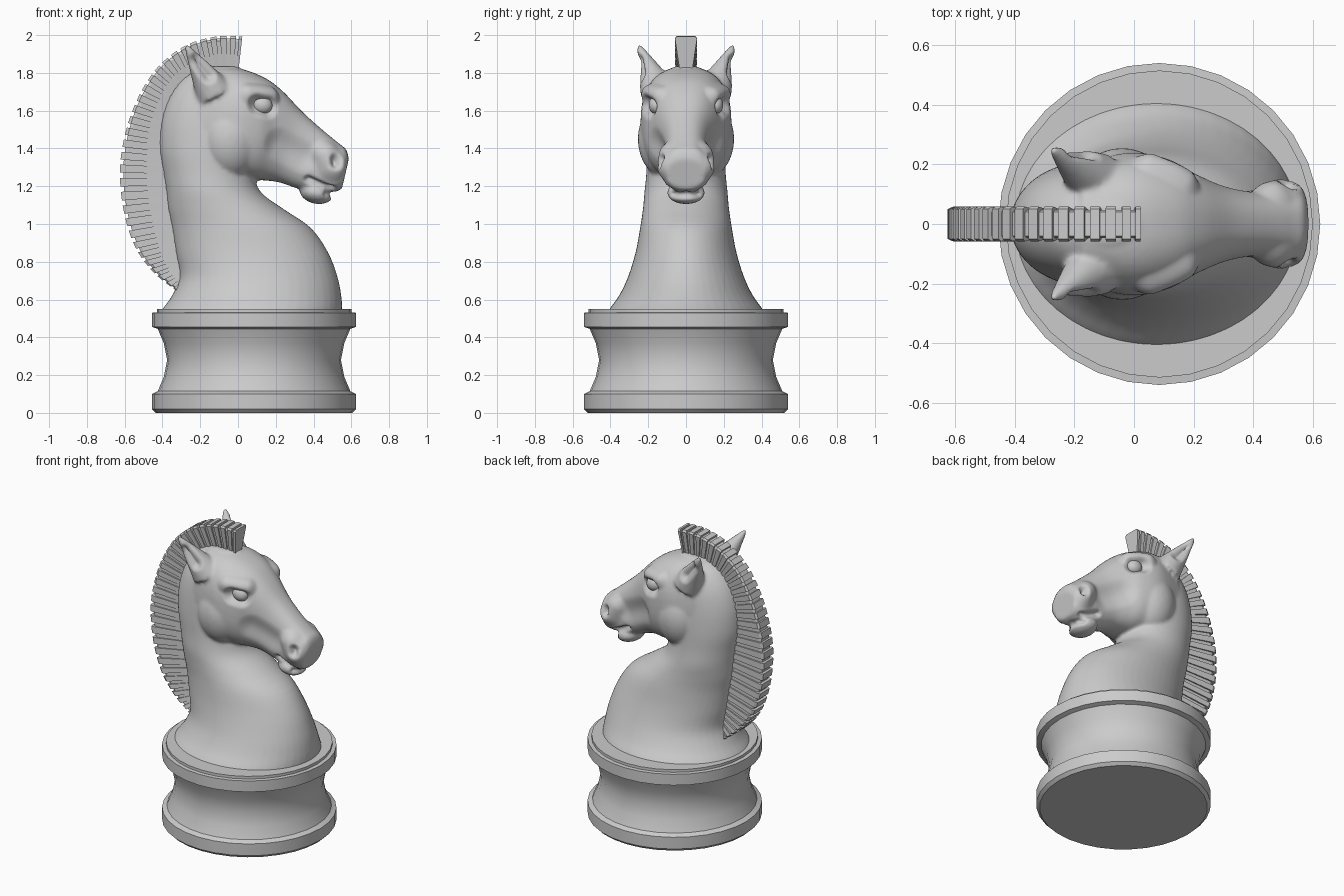
import bpy, bmesh, math
from mathutils import Vector, Matrix

if "Cube" in bpy.data.objects:
    bpy.data.objects.remove(bpy.data.objects["Cube"])


def spline(rows, t):
    """Catmull-Rom interpolation of a list of number tuples, t in 0..1."""
    n = len(rows) - 1
    f = min(max(t, 0), 1) * n
    i = min(int(f), n - 1)
    u = f - i
    out = []
    for a, b, c, d in zip(rows[max(i - 1, 0)], rows[i], rows[i + 1], rows[min(i + 2, n)]):
        out.append(b + 0.5 * u * (c - a + u * (2 * a - 5 * b + 4 * c - d + u * (3 * (b - c) + d - a))))
    return out


def loft(bm, rings):
    """Skin closed rings of points and cap both ends."""
    vs = [[bm.verts.new(p) for p in r] for r in rings]
    n = len(vs[0])
    for a, b in zip(vs, vs[1:]):
        for i in range(n):
            bm.faces.new((a[i], a[(i + 1) % n], b[(i + 1) % n], b[i]))
    bm.faces.new(vs[0][::-1])
    bm.faces.new(vs[-1])


def finish(bm, name, angle=None):
    bmesh.ops.recalc_face_normals(bm, faces=bm.faces)
    me = bpy.data.meshes.new(name)
    bm.to_mesh(me)
    bm.free()
    ob = bpy.data.objects.new(name, me)
    bpy.context.collection.objects.link(ob)
    if angle:
        bpy.ops.object.select_all(action='DESELECT')
        ob.select_set(True)
        bpy.context.view_layer.objects.active = ob
        bpy.ops.object.shade_smooth_by_angle(angle=math.radians(angle))
    return ob


def ellipsoid(bm, c, r, tilt=0):
    m = Matrix.Translation(c) @ Matrix.Rotation(tilt, 4, 'Y') @ Matrix.Diagonal((*r, 1))
    bmesh.ops.create_uvsphere(bm, u_segments=32, v_segments=20, radius=1, matrix=m)


TAU = 2 * math.pi

# Turned pedestal
bm = bmesh.new()
profile = [(.52, 0), (.54, .02), (.54, .1), (.51, .115), (.478, .19), (.46, .28),
           (.478, .37), (.51, .445), (.54, .455), (.54, .53), (.515, .532), (.515, .55)]
loft(bm, [[(.085 + r * math.cos(TAU * i / 32), r * math.sin(TAU * i / 32), z) for i in range(32)]
          for r, z in profile])
finish(bm, "pedestal", 30)

# Neck: horizontal ellipses (z, back x, front x, half width)
bm = bmesh.new()
neck = [(.5, -.43, .55, .43), (.55, -.40, .552, .405), (.62, -.35, .547, .355), (.72, -.31, .527, .307),
        (.85, -.33, .477, .267), (.98, -.35, .385, .243), (1.08, -.37, .24, .228), (1.17, -.38, .12, .22),
        (1.27, -.395, .085, .21), (1.4, -.415, .08, .205), (1.55, -.405, .08, .195),
        (1.68, -.36, .08, .175), (1.78, -.28, .06, .13), (1.835, -.17, .0, .06)]
rings = []
for k in range(53):
    z, x0, x1, w = spline(neck, k / 52)
    rings.append([((x0 + x1) / 2 + (x1 - x0) / 2 * math.cos(TAU * i / 48), w * math.sin(TAU * i / 48), z)
                  for i in range(48)])
loft(bm, rings)

# Head: tilted sections (top x, top z, bottom x, bottom z, half width)
head = [(-.17, 1.835, -.24, 1.34, .19), (0, 1.825, -.06, 1.25, .24), (.14, 1.775, .07, 1.235, .22),
        (.235, 1.705, .15, 1.23, .172), (.34, 1.595, .22, 1.22, .132), (.44, 1.505, .31, 1.19, .115),
        (.53, 1.43, .40, 1.17, .118), (.572, 1.395, .49, 1.165, .122), (.587, 1.345, .55, 1.185, .1)]


def power(v, e=.8):
    return math.copysign(abs(v) ** e, v)


rings = []
for k in range(41):
    tx, tz, bx, bz, w = spline(head, k / 40)
    ring = []
    for i in range(48):
        c, s = power(math.cos(TAU * i / 48)), power(math.sin(TAU * i / 48))
        ring.append(((tx + bx + (tx - bx) * c) / 2, w * s, (tz + bz + (tz - bz) * c) / 2))
    rings.append(ring)
loft(bm, rings)

# Chin, cheeks and ears
ellipsoid(bm, (.415, 0, 1.165), (.09, .1, .058), math.radians(12))
for s in (1, -1):
    ellipsoid(bm, (-.04, s * .1, 1.45), (.165, .155, .21))
    base, tip = Vector((-.13, s * .145, 1.70)), Vector((-.275, s * .25, 1.945))
    d = tip - base
    m = Matrix.Translation((base + tip) / 2) @ d.to_track_quat('Z', 'Y').to_matrix().to_4x4()
    bmesh.ops.create_cone(bm, cap_ends=True, segments=24, radius1=.1, radius2=.012, depth=d.length, matrix=m)

# Fuse into one smooth body
raw = finish(bm, "horse_raw")
mod = raw.modifiers.new("fuse", 'REMESH')
mod.mode = 'VOXEL'
mod.voxel_size = .0105
mod = raw.modifiers.new("soften", 'SMOOTH')
mod.factor = .5
mod.iterations = 7
deps = bpy.context.evaluated_depsgraph_get()
bm = bmesh.new()
bm.from_mesh(raw.evaluated_get(deps).to_mesh())
bpy.data.objects.remove(raw)


def brush(a, b, radius, depth):
    """Mirrored sculpt stroke from a to b, snapped onto the surface."""
    bm.normal_update()
    ends = []
    for p in (Vector(a), Vector(b)):
        ends.append(min(bm.verts, key=lambda v: (v.co - p).length_squared).co.copy())
    a, b = ends
    ab = b - a
    moves = []
    for v in bm.verts:
        p = Vector((v.co.x, abs(v.co.y), v.co.z))
        t = min(max((p - a).dot(ab) / max(ab.length_squared, 1e-9), 0), 1)
        q = (p - a - ab * t).length / radius
        if q < 1:
            moves.append((v, v.normal * depth * (1 - q * q) ** 2))
    for v, off in moves:
        v.co += off


# Brow, eye socket, cheek hollow, nostril, mouth, ear scoop
brush((.06, .21, 1.70), (.19, .17, 1.70), .07, .028)
brush((.10, .2, 1.632), (.16, .19, 1.622), .07, -.04)
brush((.22, .15, 1.42), (.34, .12, 1.36), .1, -.018)
brush((.47, .13, 1.37), (.50, .13, 1.31), .09, .032)
brush((.525, .14, 1.345), (.515, .14, 1.315), .042, -.045)
brush((.37, .12, 1.23), (.50, .11, 1.155), .03, -.028)
brush((.50, .10, 1.155), (.51, 0, 1.15), .03, -.022)
brush((-.15, .25, 1.79), (-.22, .25, 1.86), .055, -.032)
body = finish(bm, "horse_head_and_neck")
body.data.shade_smooth()

# Eyes
bm = bmesh.new()
for s in (1, -1):
    ellipsoid(bm, (.128, s * .155, 1.63), (.054, .042, .048), math.radians(15))
finish(bm, "eyes", 60)

# Mane: alternating wide and narrow tufts (root x, root z, tip x, tip z)
mane = [(0, 1.79, .022, 1.985), (-.1, 1.81, -.12, 1.985), (-.21, 1.76, -.28, 1.935),
        (-.29, 1.70, -.42, 1.825), (-.34, 1.59, -.52, 1.67), (-.37, 1.45, -.585, 1.49),
        (-.36, 1.28, -.615, 1.29), (-.34, 1.1, -.595, 1.07), (-.31, .93, -.535, .88),
        (-.29, .8, -.44, .745), (-.27, .71, -.325, .65)]
bm = bmesh.new()
tufts = 61
for k in range(tufts):
    wide = k % 2 == 0
    grow = .12 if wide else .0
    e0, e1 = spline(mane, (k - grow) / tufts), spline(mane, (k + 1 + grow) / tufts)
    reach = 1.04 if wide else .97
    rings = []
    for f, w in ((0, .03), (reach - .07, .058), (reach, .05)):
        w *= 1 if wide else .8
        p, q = [(e[0] + (e[2] - e[0]) * f, e[1] + (e[3] - e[1]) * f) for e in (e0, e1)]
        rings.append([(p[0], -w, p[1]), (q[0], -w, q[1]), (q[0], w, q[1]), (p[0], w, p[1])])
    loft(bm, rings)
finish(bm, "mane")
